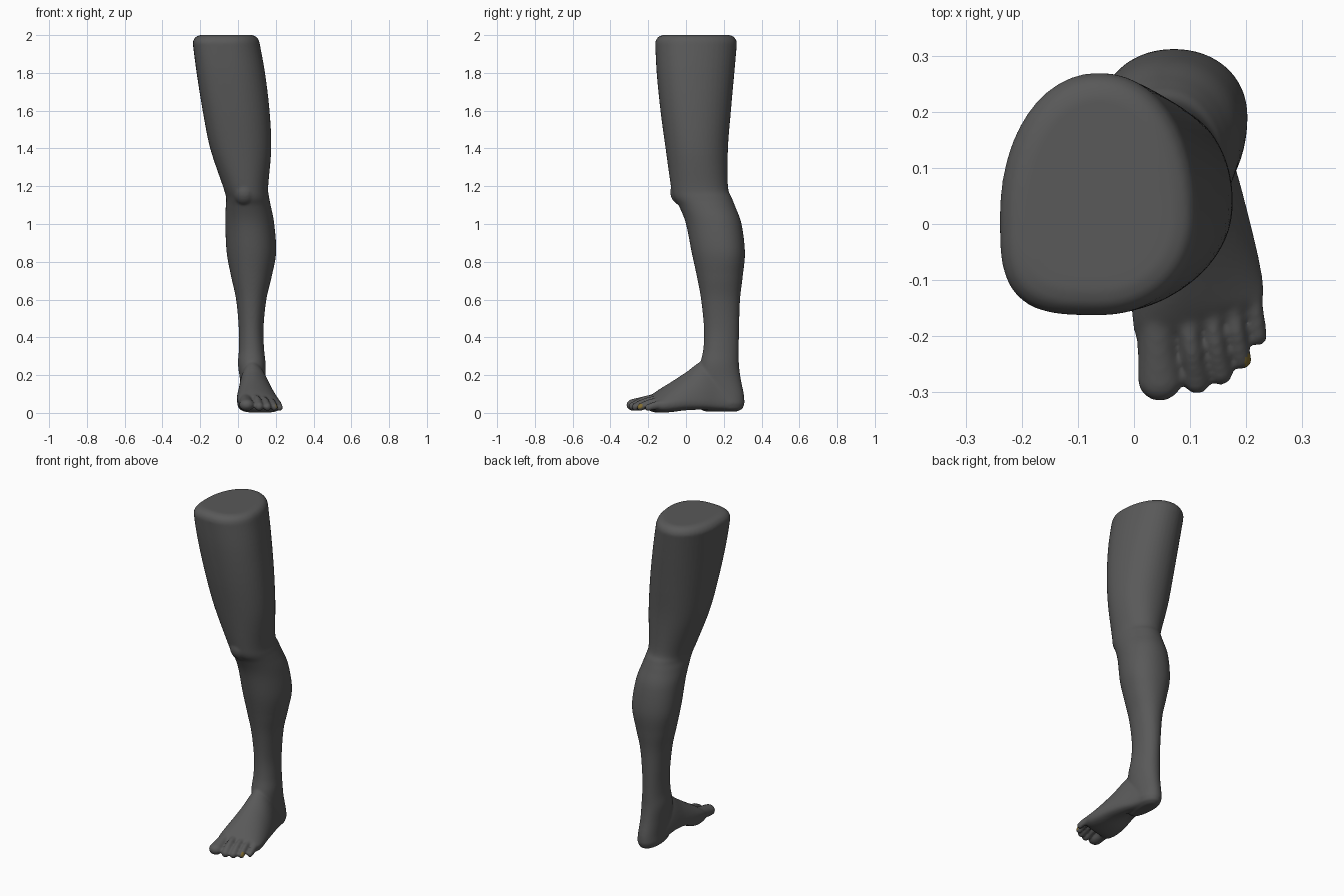
import bpy, bmesh, math
from mathutils import Vector, Matrix


def material(name, rgb):
    m = bpy.data.materials.new(name)
    m.diffuse_color = (*rgb, 1)
    return m


def spline(rows, steps):
    """Catmull-Rom interpolation of parameter rows."""
    out = []
    for i in range(len(rows) - 1):
        p = [rows[max(0, min(len(rows) - 1, i + k))] for k in (-1, 0, 1, 2)]
        for s in range(steps):
            t = s / steps
            out.append([0.5 * (2 * b + (c - a) * t + (2 * a - 5 * b + 4 * c - d) * t * t
                               + (3 * b - a - 3 * c + d) * t ** 3) for a, b, c, d in zip(*p)])
    return out + [list(rows[-1])]


def power(v, n):
    return math.copysign(abs(v) ** (2 / n), v)


def loft(bm, rings):
    loops = [[bm.verts.new(p) for p in r] for r in rings]
    n = len(loops[0])
    for a, b in zip(loops, loops[1:]):
        for i in range(n):
            bm.faces.new((a[i], a[(i + 1) % n], b[(i + 1) % n], b[i]))
    bm.faces.new(loops[0][::-1])
    bm.faces.new(loops[-1])


def ball(bm, pos, size):
    bmesh.ops.create_uvsphere(bm, u_segments=20, v_segments=12, radius=1,
                              matrix=Matrix.Translation(pos) @ Matrix.Diagonal((*size, 1)))


SEG = 48
ANGLES = [2 * math.pi * i / SEG for i in range(SEG)]

# Leg sections: z, x min, x max, y front, y back, depth fraction of widest point
LEG = [
    (0.05, 0.02, 0.148, 0.06, 0.31, 0.6),
    (0.10, 0.02, 0.145, 0.05, 0.306, 0.6),
    (0.18, 0.01, 0.145, 0.06, 0.290, 0.5),
    (0.26, 0.00, 0.146, 0.075, 0.280, 0.45),
    (0.34, 0.005, 0.138, 0.092, 0.279, 0.45),
    (0.45, 0.004, 0.135, 0.095, 0.281, 0.5),
    (0.60, -0.010, 0.150, 0.080, 0.286, 0.52),
    (0.72, -0.036, 0.178, 0.058, 0.300, 0.55),
    (0.85, -0.060, 0.202, 0.030, 0.312, 0.58),
    (1.00, -0.067, 0.192, 0.000, 0.294, 0.55),
    (1.09, -0.065, 0.175, -0.035, 0.262, 0.5),
    (1.14, -0.063, 0.165, -0.066, 0.242, 0.5),
    (1.20, -0.080, 0.160, -0.080, 0.222, 0.48),
    (1.40, -0.147, 0.176, -0.108, 0.222, 0.45),
    (1.60, -0.187, 0.167, -0.135, 0.238, 0.42),
    (1.80, -0.219, 0.143, -0.155, 0.256, 0.40),
    (1.96, -0.240, 0.114, -0.163, 0.270, 0.40),
]


def leg_ring(row, inset=0.0, z=None):
    h, x0, x1, y0, y1, f = row
    cx, cy = (x0 + x1) / 2, y0 + (y1 - y0) * f
    square = 2.1 + 1.2 * max(0, min(1, (h - 1.1) / 0.8))
    ring = []
    for a in ANGLES:
        c, s = math.cos(a), math.sin(a)
        n = square if c < 0 and s < 0 else 2.1
        depth = (y1 - cy if s > 0 else cy - y0) - inset
        ring.append((cx + ((x1 - x0) / 2 - inset) * power(c, n), cy + depth * power(s, n),
                     h if z is None else z))
    return ring


bm = bmesh.new()
rows = spline(LEG, 6)
rings = [leg_ring(rows[0], 0.035, 0.008), leg_ring(rows[0], 0.010, 0.022)]
rings += [leg_ring(r) for r in rows]
rings += [leg_ring(rows[-1], i, z) for i, z in ((0.006, 1.978), (0.019, 1.993), (0.042, 2.001))]
loft(bm, rings)

# Kneecap
ball(bm, (0.035, -0.012, 1.17), (0.065, 0.072, 0.075))

# Foot sections: y, x min, x max, sole z, top z, ridge x, arch lift, forward slant
FOOT = [
    (0.25, 0.035, 0.140, 0.012, 0.12, 0.085, 0.00, 0.0),
    (0.17, 0.020, 0.158, 0.012, 0.24, 0.078, 0.02, 0.0),
    (0.09, 0.008, 0.184, 0.015, 0.275, 0.075, 0.05, 0.0),
    (0.00, 0.002, 0.208, 0.012, 0.215, 0.075, 0.05, 0.0),
    (-0.08, -0.003, 0.225, 0.003, 0.162, 0.075, 0.015, 0.05),
    (-0.14, 0.000, 0.231, 0.001, 0.123, 0.075, 0.00, 0.14),
    (-0.18, 0.006, 0.224, 0.008, 0.092, 0.080, 0.00, 0.22),
    (-0.20, 0.020, 0.210, 0.025, 0.070, 0.090, 0.00, 0.25),
]


def foot_ring(row):
    y, x0, x1, z0, z1, ridge, arch, slant = row
    cz = z0 + min(0.05, (z1 - z0) * 0.45)
    mid, half = (x0 + x1) / 2, (x1 - x0) / 2
    ring = []
    for a in ANGLES:
        c, s = math.cos(a), math.sin(a)
        n = 1.75 if s > 0 else 3.2
        x, up = mid + half * power(c, n), power(s, n)
        if s > 0:
            x += (ridge - mid) * up
            z = cz + (z1 - cz) * up
        else:
            z = cz + (cz - z0) * up + arch * -up * max(0, min(1, (mid - x) / half + 0.4))
        ring.append((x, y + slant * (x - 0.1), z))
    return ring


loft(bm, [foot_ring(r) for r in spline(FOOT, 6)])

# Toes: root, knuckle and tip, each x, y, z, half width, half height
TOES = [
    ((0.042, -0.15, 0.060, 0.040, 0.045), (0.042, -0.22, 0.052, 0.036, 0.036), (0.046, -0.276, 0.042, 0.040, 0.032)),
    ((0.092, -0.15, 0.070, 0.023, 0.030), (0.102, -0.22, 0.064, 0.020, 0.025), (0.112, -0.280, 0.034, 0.023, 0.024)),
    ((0.133, -0.14, 0.066, 0.022, 0.028), (0.145, -0.21, 0.058, 0.018, 0.023), (0.155, -0.266, 0.032, 0.021, 0.022)),
    ((0.168, -0.12, 0.058, 0.021, 0.027), (0.182, -0.19, 0.052, 0.017, 0.022), (0.192, -0.242, 0.030, 0.018, 0.020)),
    ((0.202, -0.09, 0.045, 0.021, 0.026), (0.214, -0.15, 0.042, 0.017, 0.022), (0.221, -0.200, 0.028, 0.017, 0.019)),
]
for toe in TOES:
    for x, y, z, w, h in spline(toe, 7):
        ball(bm, (x, y, z), (w, w, h))

bmesh.ops.recalc_face_normals(bm, faces=bm.faces)
mesh = bpy.data.meshes.new("leg")
bm.to_mesh(mesh)
bm.free()
leg = bpy.data.objects.new("leg", mesh)
bpy.context.collection.objects.link(leg)

# Fuse the parts into one skin and soften the joints
remesh = leg.modifiers.new("fuse", 'REMESH')
remesh.mode = 'VOXEL'
remesh.voxel_size = 0.0065
soften = leg.modifiers.new("soften", 'SMOOTH')
soften.factor = 0.5
soften.iterations = 7
bpy.context.view_layer.objects.active = leg
leg.select_set(True)
for name in ("fuse", "soften"):
    bpy.ops.object.modifier_apply(modifier=name)

# Colours: grey skin, with a small gold patch on the outer side of the fourth toe
leg.data.materials.clear()
leg.data.materials.append(material("dark_grey", (0.1, 0.1, 0.1)))
leg.data.materials.append(material("gold", (0.22, 0.15, 0.03)))
patch = Vector((0.206, -0.243, 0.036))
for p in leg.data.polygons:
    p.use_smooth = True
    p.material_index = int((p.center - patch).length < 0.014 and p.normal.x > 0.3)
